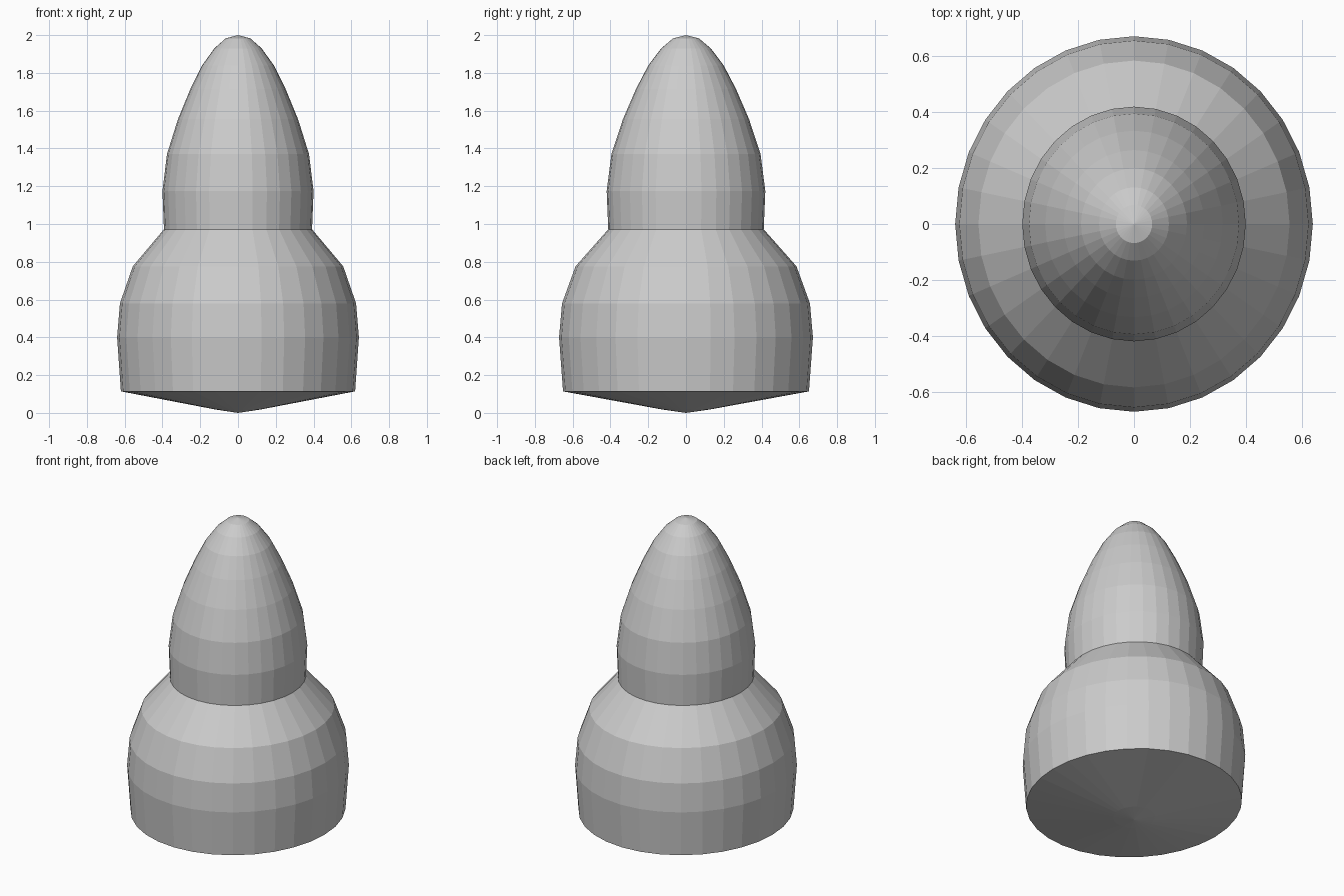
import bpy, bmesh, math

if "Cube" in bpy.data.objects:
    bpy.data.objects.remove(bpy.data.objects["Cube"])

SIDES = 32
Y_STRETCH = 1.05  # body is slightly deeper than wide

# Radius and height, from the shallow base point up to the tip
PROFILE = [
    (0.12, 0.018), (0.62, 0.114),                        # shallow cone underside
    (0.64, 0.40), (0.625, 0.58), (0.557, 0.776),         # wide lower bell
    (0.392, 0.972),                                      # waist crease
    (0.40, 1.174), (0.376, 1.37), (0.318, 1.555),        # upper bullet shape
    (0.252, 1.715), (0.19, 1.84), (0.125, 1.93), (0.065, 1.983),
]


def lathe(name, profile, bottom_z, top_z):
    """Turn a profile around z and close both ends with a point."""
    bm = bmesh.new()
    rings = []
    for r, z in profile:
        angles = [2 * math.pi * i / SIDES for i in range(SIDES)]
        rings.append([bm.verts.new((r * math.cos(a), r * Y_STRETCH * math.sin(a), z))
                      for a in angles])
    bottom = bm.verts.new((0, 0, bottom_z))
    top = bm.verts.new((0, 0, top_z))
    for i in range(SIDES):
        j = (i + 1) % SIDES
        bm.faces.new((bottom, rings[0][j], rings[0][i]))
        for low, high in zip(rings, rings[1:]):
            bm.faces.new((low[i], low[j], high[j], high[i]))
        bm.faces.new((rings[-1][i], rings[-1][j], top))
    mesh = bpy.data.meshes.new(name)
    bm.to_mesh(mesh)
    bm.free()
    obj = bpy.data.objects.new(name, mesh)
    bpy.context.collection.objects.link(obj)
    return obj


# Whole turned body, flat shaded
lathe("turned_body", PROFILE, 0.0, 2.0)
